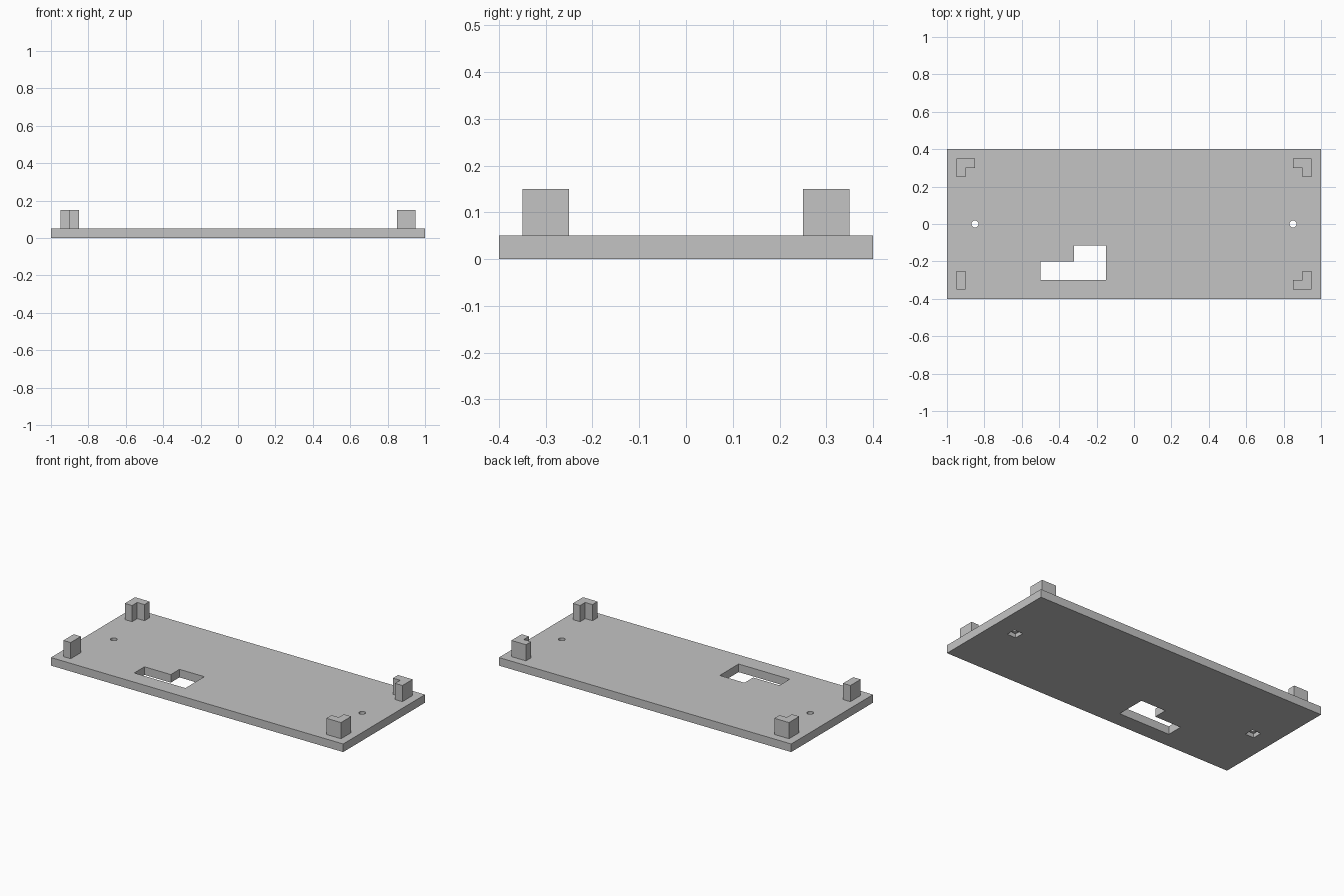
import bpy
import bmesh
import math

default_cube = bpy.data.objects.get("Cube")
if default_cube:
    bpy.data.objects.remove(default_cube, do_unlink=True)

# Single grey plastic
GREY = (0.55, 0.55, 0.55, 1.0)
grey = bpy.data.materials.new("grey_plastic")
grey.use_nodes = True
grey.diffuse_color = GREY
grey.node_tree.nodes["Principled BSDF"].inputs["Base Color"].default_value = GREY

THICK = 0.05
POST_TOP = 0.15


def prism(name, outline, z0, z1):
    """Extrude a flat outline from z0 up to z1."""
    bm = bmesh.new()
    base = bm.faces.new([bm.verts.new((x, y, z0)) for x, y in outline])
    top = bmesh.ops.extrude_face_region(bm, geom=[base])["geom"]
    moved = [v for v in top if isinstance(v, bmesh.types.BMVert)]
    bmesh.ops.translate(bm, verts=moved, vec=(0, 0, z1 - z0))
    bmesh.ops.recalc_face_normals(bm, faces=bm.faces)
    mesh = bpy.data.meshes.new(name)
    bm.to_mesh(mesh)
    bm.free()
    mesh.materials.append(grey)
    obj = bpy.data.objects.new(name, mesh)
    bpy.context.collection.objects.link(obj)
    return obj


def rect(x0, y0, x1, y1):
    return [(x0, y0), (x1, y0), (x1, y1), (x0, y1)]


def circle(cx, cy, r, n=24):
    angles = [2 * math.pi * i / n for i in range(n)]
    return [(cx + r * math.cos(a), cy + r * math.sin(a)) for a in angles]


def cut(target, cutter):
    """Subtract the cutter from the target and discard it."""
    cutter.hide_render = True
    mod = target.modifiers.new("cut", "BOOLEAN")
    mod.operation = "DIFFERENCE"
    mod.solver = "EXACT"
    mod.object = cutter
    bpy.context.view_layer.objects.active = target
    bpy.ops.object.modifier_apply(modifier=mod.name)
    bpy.data.objects.remove(cutter, do_unlink=True)


# Base plate with stepped opening
plate = prism("base_plate", rect(-1, -0.4, 1, 0.4), 0, THICK)
opening = [(-0.5, -0.3), (-0.15, -0.3), (-0.15, -0.115),
           (-0.32, -0.115), (-0.32, -0.2), (-0.5, -0.2)]
cut(plate, prism("opening_cutter", opening, -0.1, 0.1))

# Screw holes with square nut pockets underneath
for side in (-1, 1):
    x = 0.85 * side
    cut(plate, prism("nut_cutter", rect(x - 0.03, -0.03, x + 0.03, 0.03), -0.1, THICK / 2))
    cut(plate, prism("screw_cutter", circle(x, 0, 0.019), -0.1, 0.1))

# L-shaped corner posts
ell = [(0.95, 0.35), (0.85, 0.35), (0.85, 0.3), (0.9, 0.3), (0.9, 0.25), (0.95, 0.25)]
for name, sx, sy in (("back_left_post", 1, 1), ("back_right_post", -1, 1), ("front_left_post", 1, -1)):
    prism(name, [(x * sx, y * sy) for x, y in ell], THICK, POST_TOP)

# Straight post at the remaining corner
prism("front_right_post", rect(-0.95, -0.35, -0.9, -0.25), THICK, POST_TOP)
